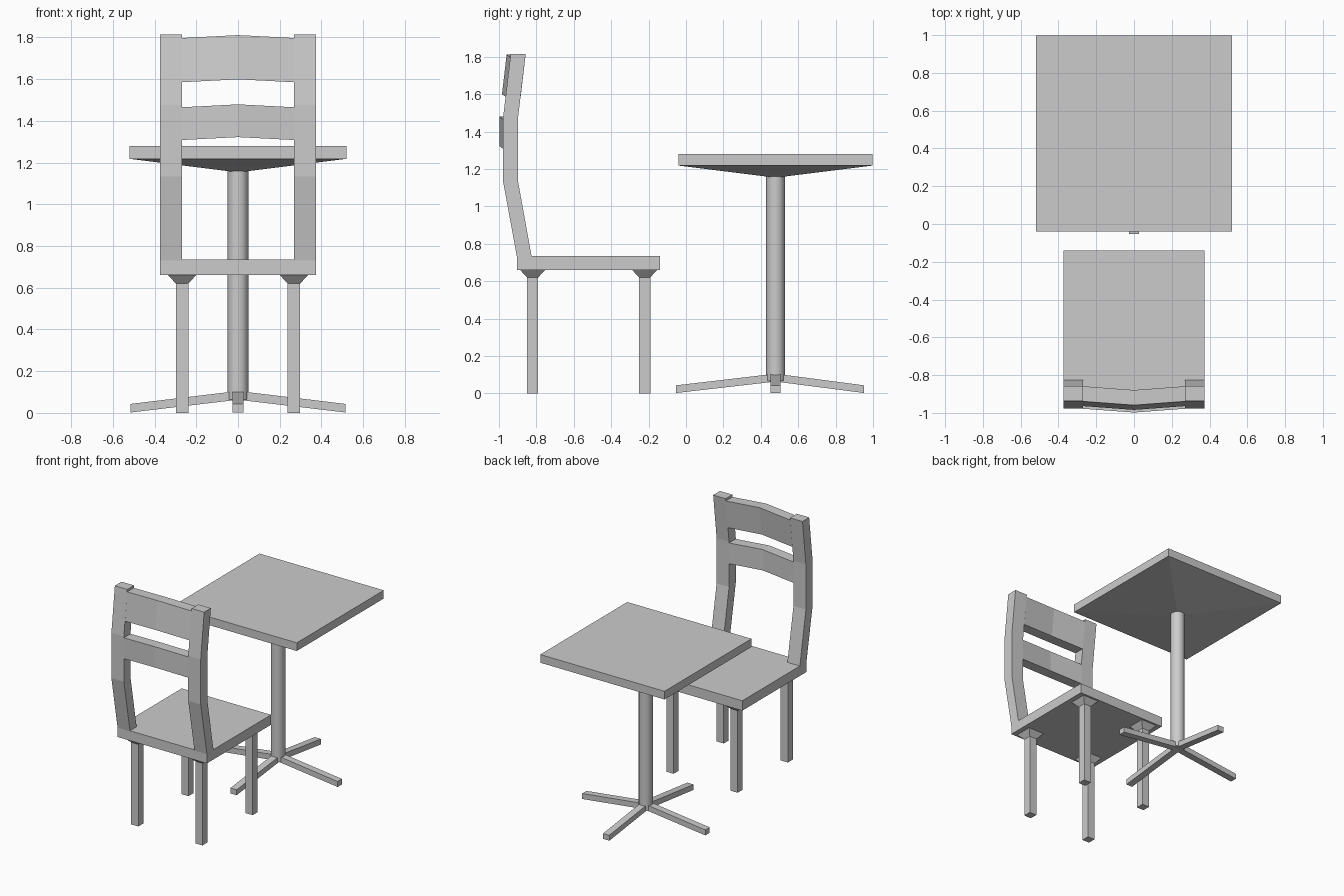
import bpy, bmesh, math

if "Cube" in bpy.data.objects:
    bpy.data.objects.remove(bpy.data.objects["Cube"])

TY = 0.479  # table centre in y


def make(name, verts, faces):
    me = bpy.data.meshes.new(name)
    me.from_pydata(verts, [], faces)
    bm = bmesh.new()
    bm.from_mesh(me)
    bmesh.ops.recalc_face_normals(bm, faces=bm.faces)
    bm.to_mesh(me)
    bm.free()
    ob = bpy.data.objects.new(name, me)
    bpy.context.collection.objects.link(ob)
    return ob


def loft(name, rings):
    """Skin a list of equal-length rings and cap both ends."""
    n = len(rings[0])
    verts = [p for r in rings for p in r]
    faces = [(i * n + j, i * n + (j + 1) % n, (i + 1) * n + (j + 1) % n, (i + 1) * n + j)
             for i in range(len(rings) - 1) for j in range(n)]
    faces += [tuple(range(n)), tuple(range(len(verts) - n, len(verts)))]
    return make(name, verts, faces)


def rect(cx, cy, hx, hy, z):
    return [(cx - hx, cy - hy, z), (cx + hx, cy - hy, z),
            (cx + hx, cy + hy, z), (cx - hx, cy + hy, z)]


# Table top with a shallow pyramid underside
top = rect(0, TY, 0.519, 0.519, 1.28) + rect(0, TY, 0.519, 0.519, 1.218) + [(0, TY, 1.153)]
make("table_top", top, [(0, 1, 2, 3)] +
     [(i, (i + 1) % 4, 4 + (i + 1) % 4, 4 + i) for i in range(4)] +
     [(4 + i, 4 + (i + 1) % 4, 8) for i in range(4)])

# Table column
bpy.ops.mesh.primitive_cylinder_add(vertices=12, radius=0.05, depth=1.105,
                                    location=(0, TY, 0.6175))
bpy.context.object.name = "table_column"
bpy.ops.object.shade_smooth_by_angle(angle=math.radians(40))

# Four sloping table feet
for i, length in enumerate((0.515, 0.473, 0.515, 0.532)):
    a = i * math.pi / 2
    c, s = math.cos(a), math.sin(a)
    rings = [[(r * c - w * s, TY + r * s + w * c, z)
              for w, z in ((-0.026, z0), (0.026, z0), (0.026, z1), (-0.026, z1))]
             for r, z0, z1 in ((0, 0.063, 0.105), (length, 0.002, 0.043))]
    loft(f"table_foot_{i + 1}", rings)

# Seat
loft("seat", [rect(0, -0.5215, 0.373, 0.3825, z) for z in (0.66, 0.735)])

# Chair legs with flared collars
for side, x in (("left", -0.268), ("right", 0.268)):
    for end, y in (("front", -0.82), ("back", -0.221)):
        loft(f"{end}_{side}_leg", [rect(x, y, 0.03, 0.03, 0),
                                   rect(x, y, 0.03, 0.03, 0.62),
                                   rect(x, y, 0.068, 0.068, 0.661)])

# Bent back posts: (rear y, front y, z)
post = [(-0.904, -0.825, 0.73), (-0.978, -0.898, 1.133),
        (-0.978, -0.898, 1.475), (-0.937, -0.857, 1.815)]
for side, x in (("left", -0.321), ("right", 0.321)):
    loft(f"{side}_back_post", [rect(x, (a + b) / 2, 0.052, (b - a) / 2, z) for a, b, z in post])


# Back slats, bowed rearward and slightly raised in the middle
def slat(name, z0, z1, y0, y1):
    rings = []
    for x, dy, dz in ((-0.27, 0, 0), (0, -0.02, 0.014), (0.27, 0, 0)):
        rings.append([(x, y0 + dy, z0 + dz), (x, y0 + 0.08 + dy, z0 + dz),
                      (x, y1 + 0.08 + dy, z1 + dz), (x, y1 + dy, z1 + dz)])
    loft(name, rings)


slat("lower_slat", 1.308, 1.465, -0.978, -0.978)
slat("upper_slat", 1.585, 1.797, -0.964, -0.939)
